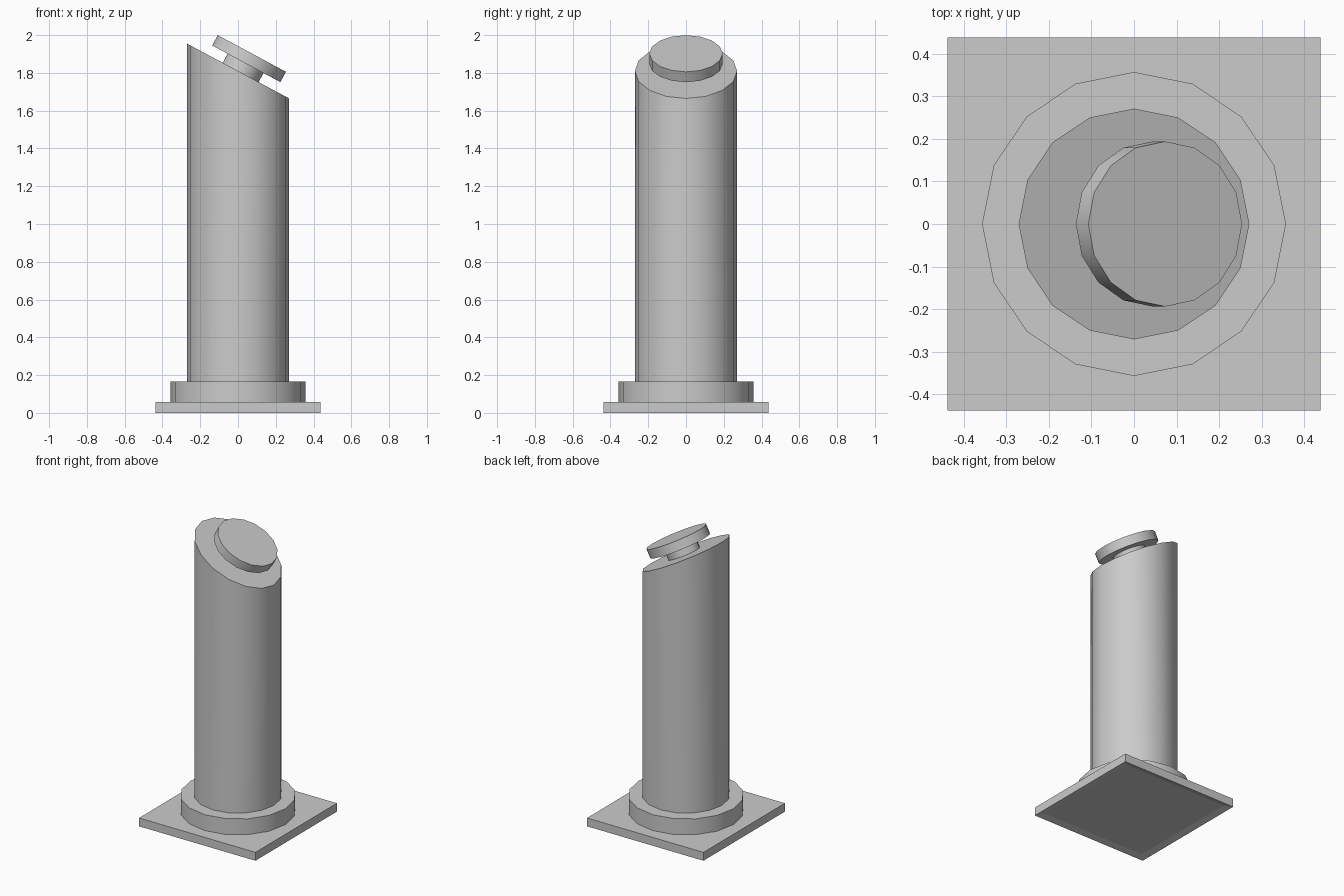
import bpy
import bmesh
import math
from mathutils import Matrix, Vector

cube = bpy.data.objects.get("Cube")
if cube:
    bpy.data.objects.remove(cube, do_unlink=True)

SIDES = 16
TILT = math.atan2(0.29, 0.54)

grey = bpy.data.materials.new("plain_grey")
grey.use_nodes = True
colour = (0.6, 0.6, 0.6, 1)
grey.diffuse_color = colour
grey.node_tree.nodes["Principled BSDF"].inputs["Base Color"].default_value = colour


def finish(name, bm, smooth=True):
    mesh = bpy.data.meshes.new(name)
    bm.normal_update()
    bm.to_mesh(mesh)
    bm.free()
    mesh.materials.append(grey)
    obj = bpy.data.objects.new(name, mesh)
    bpy.context.collection.objects.link(obj)
    if smooth:
        bpy.ops.object.select_all(action='DESELECT')
        obj.select_set(True)
        bpy.context.view_layer.objects.active = obj
        bpy.ops.object.shade_smooth_by_angle(angle=math.radians(35))
    return obj


def cylinder(radius, bottom, top):
    bm = bmesh.new()
    bmesh.ops.create_cone(bm, cap_ends=True, segments=SIDES, radius1=radius,
                          radius2=radius, depth=top - bottom,
                          matrix=Matrix.Translation((0, 0, (top + bottom) / 2)))
    return bm


def tilted_disc(name, radius_x, radius_y, height, base):
    bm = cylinder(1, 0, height)
    bm.transform(Matrix.Translation(base) @ Matrix.Rotation(TILT, 4, 'Y')
                 @ Matrix.Diagonal((radius_x, radius_y, 1, 1)))
    finish(name, bm)


# Square base plate with a shallow recess underneath
bm = bmesh.new()
bmesh.ops.create_cube(bm, matrix=Matrix.Translation((0, 0, 0.0285))
                      @ Matrix.Diagonal((0.876, 0.876, 0.057, 1)))
bm.normal_update()
under = [f for f in bm.faces if f.normal.z < -0.9]
bmesh.ops.inset_region(bm, faces=under, thickness=0.06)
bmesh.ops.translate(bm, verts=under[0].verts, vec=(0, 0, 0.012))
finish("base_plate", bm, smooth=False)

# Round collar at the foot of the post
finish("base_collar", cylinder(0.357, 0.057, 0.165))

# Post with its top cut at a slant
bm = cylinder(0.271, 0.165, 1.81)
for v in bm.verts:
    if v.co.z > 1:
        v.co.z -= v.co.x * math.tan(TILT)
finish("post", bm)

# Push button: stem and cap standing square to the slanted top
stem_base = Vector((0.014, 0, 1.802))
cap_base = Vector((0.044, 0, 1.848))
tilted_disc("button_stem", 0.108, 0.102, 0.056, stem_base)
tilted_disc("button_cap", 0.205, 0.194, 0.062, cap_base)
